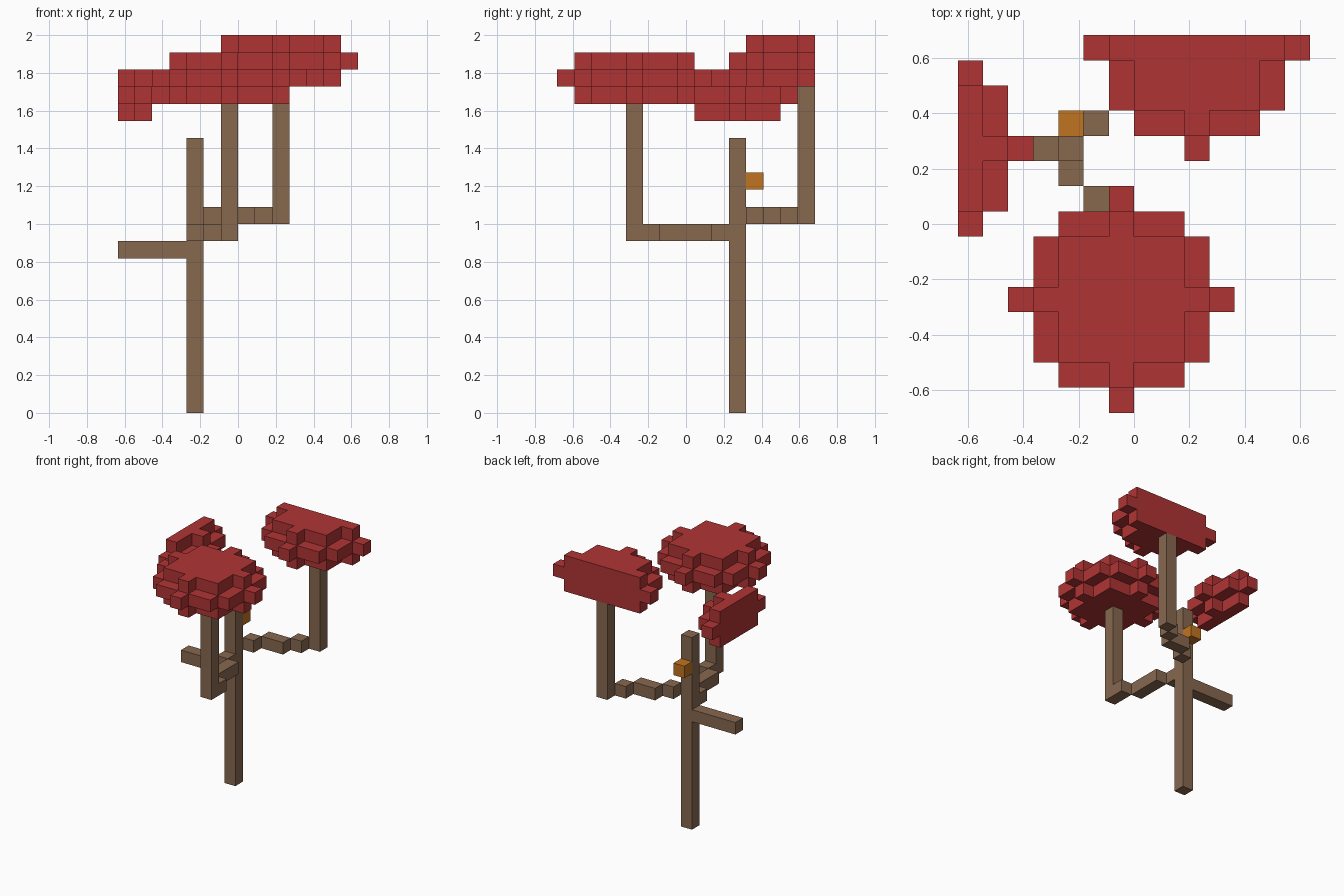
import bpy, bmesh
from mathutils import Vector

if "Cube" in bpy.data.objects:
    bpy.data.objects.remove(bpy.data.objects["Cube"], do_unlink=True)

SIZE = (14, 15, 22)          # block counts along x, y, z
UNIT = 2 / SIZE[2]


def material(name, rgb):
    m = bpy.data.materials.new(name)
    m.use_nodes = True
    m.diffuse_color = (*rgb, 1)
    m.node_tree.nodes["Principled BSDF"].inputs["Base Color"].default_value = (*rgb, 1)
    return m


bark = material("brown bark", (0.242, 0.14, 0.078))
leaf = material("red leaves", (0.434, 0.034, 0.034))
amber = material("orange", (0.53, 0.175, 0.015))


def run(start, end):
    """Cells of a straight box of blocks, ends included."""
    return {(x, y, z)
            for x in range(start[0], end[0] + 1)
            for y in range(start[1], end[1] + 1)
            for z in range(start[2], end[2] + 1)}


def crown(cx, cy, cz):
    """Flattened ball of blocks, cut off at the edges of the plot."""
    return {(x, y, z)
            for x in range(SIZE[0]) for y in range(SIZE[1]) for z in range(SIZE[2])
            if (x - cx) ** 2 + (y - cy) ** 2 + 6.5 * (z - cz) ** 2 <= 16}


def blocks(name, cells, mat):
    """Outer skin of a set of blocks as one flat-shaded object."""
    bm = bmesh.new()
    shift = Vector((SIZE[0] / 2, SIZE[1] / 2, 0))
    for cell in sorted(cells):
        centre = Vector(cell) + Vector((0.5, 0.5, 0.5))
        for axis in range(3):
            for sign in (-1, 1):
                n, u, v = Vector(), Vector(), Vector()
                n[axis] = sign
                if tuple(int(c) for c in Vector(cell) + n) in cells:
                    continue
                u[(axis + 1) % 3] = 0.5
                v[(axis + 2) % 3] = 0.5 * sign
                mid = centre + n * 0.5 - shift
                bm.faces.new([bm.verts.new((mid + a * u + b * v) * UNIT)
                              for a, b in ((-1, -1), (1, -1), (1, 1), (-1, 1))])
    bmesh.ops.remove_doubles(bm, verts=bm.verts, dist=UNIT * 0.01)
    mesh = bpy.data.meshes.new(name)
    bm.to_mesh(mesh)
    bm.free()
    mesh.materials.append(mat)
    bpy.context.collection.objects.link(bpy.data.objects.new(name, mesh))


# Trunk and its low side branch
blocks("trunk", run((4, 10, 0), (4, 10, 15)), bark)
blocks("side_branch", run((0, 10, 9), (3, 10, 9)), bark)

# Front branch: stepped arm, then upright
blocks("front_branch",
       run((4, 9, 10), (4, 9, 10)) | run((5, 6, 10), (5, 8, 10))
       | run((6, 4, 10), (6, 5, 10)) | run((6, 4, 11), (6, 4, 17)), bark)

# Back branch: stepped arm, then upright
blocks("back_branch",
       run((5, 11, 11), (5, 11, 11)) | run((6, 12, 11), (7, 12, 11))
       | run((8, 13, 11), (8, 13, 11)) | run((9, 14, 11), (9, 14, 18)), bark)

# Block hanging on the back of the trunk
blocks("trunk_block", run((4, 11, 13), (4, 11, 13)), amber)

# Leaf crowns: one whole, two cut flat at the plot edge
blocks("front_crown", crown(6, 4, 19), leaf)
blocks("back_crown", crown(9, 14, 20), leaf)
blocks("side_crown", crown(-2, 10, 18), leaf)
